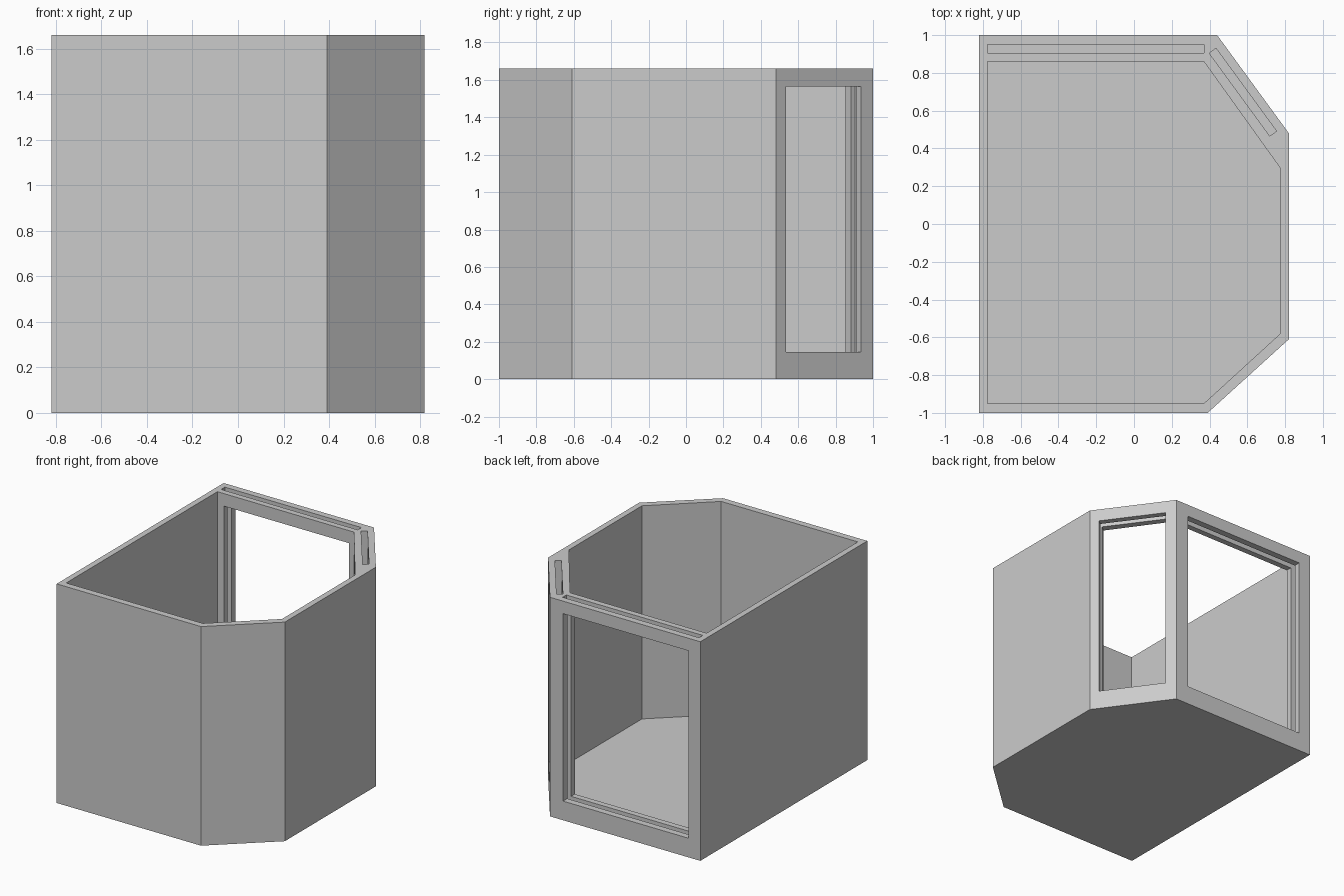
import bpy, bmesh
from mathutils import Vector

if "Cube" in bpy.data.objects:
    bpy.data.objects.remove(bpy.data.objects["Cube"], do_unlink=True)

HEIGHT, FLOOR = 1.66, 0.045
SILL, LINTEL, GROOVE = 0.145, 1.565, 0.1
ABOVE = HEIGHT + 0.1

grey = bpy.data.materials.new("light_grey")
grey.use_nodes = True
colour = (0.6, 0.6, 0.6, 1)
grey.diffuse_color = colour
grey.node_tree.nodes["Principled BSDF"].inputs["Base Color"].default_value = colour


def prism(name, outline, z0, z1):
    """Extrude a flat outline from z0 up to z1."""
    bm = bmesh.new()
    base = bm.faces.new([bm.verts.new((p[0], p[1], z0)) for p in outline])
    grown = bmesh.ops.extrude_face_region(bm, geom=[base])["geom"]
    verts = [v for v in grown if isinstance(v, bmesh.types.BMVert)]
    bmesh.ops.translate(bm, vec=(0, 0, z1 - z0), verts=verts)
    bmesh.ops.recalc_face_normals(bm, faces=bm.faces)
    mesh = bpy.data.meshes.new(name)
    bm.to_mesh(mesh)
    bm.free()
    mesh.materials.append(grey)
    obj = bpy.data.objects.new(name, mesh)
    bpy.context.collection.objects.link(obj)
    return obj


def wall_strip(start, end, a0, a1, d0, d1):
    """Rectangle measured along a wall (a) and inward from its outer face (d)."""
    start = Vector(start)
    along = (Vector(end) - start).normalized()
    inward = Vector((along.y, -along.x))
    return [start + along * a + inward * d
            for a, d in ((a0, d0), (a1, d0), (a1, d1), (a0, d1))]


# Outer shell and inner cavity outlines
outer = [(-0.82, -1), (0.39, -1), (0.82, -0.61), (0.82, 0.48), (0.44, 1), (-0.82, 1)]
inner = [(-0.775, -0.95), (0.37, -0.95), (0.775, -0.58), (0.775, 0.295), (0.37, 0.86), (-0.775, 0.86)]
shell = prism("shell", outer, 0, HEIGHT)
cutters = [prism("cavity_cutter", inner, FLOOR, ABOVE)]

# Window openings and the panel slots that drop in from the rim
walls = {
    "back": (outer[5], outer[4], (0.1, 1.15), (0.045, 1.19), (0.05, 0.095)),
    "corner": (outer[4], outer[3], (0.08, 0.576), (0.053, 0.596), (0.046, 0.09)),
}
for name, (start, end, window, slot, depth) in walls.items():
    opening = wall_strip(start, end, *window, -0.1, 0.18)
    cutters.append(prism(name + "_window_cutter", opening, SILL, LINTEL))
    groove = wall_strip(start, end, *slot, *depth)
    cutters.append(prism(name + "_slot_cutter", groove, GROOVE, ABOVE))

# Cut the shell, then drop the cutters
for cutter in cutters:
    cut = shell.modifiers.new(cutter.name, "BOOLEAN")
    cut.operation = "DIFFERENCE"
    cut.solver = "EXACT"
    cut.object = cutter
    cutter.hide_render = True
graph = bpy.context.evaluated_depsgraph_get()
shell.data = bpy.data.meshes.new_from_object(shell.evaluated_get(graph))
shell.modifiers.clear()
for cutter in cutters:
    bpy.data.objects.remove(cutter, do_unlink=True)
shell.data.materials.clear()
shell.data.materials.append(grey)
for face in shell.data.polygons:
    face.material_index = 0
